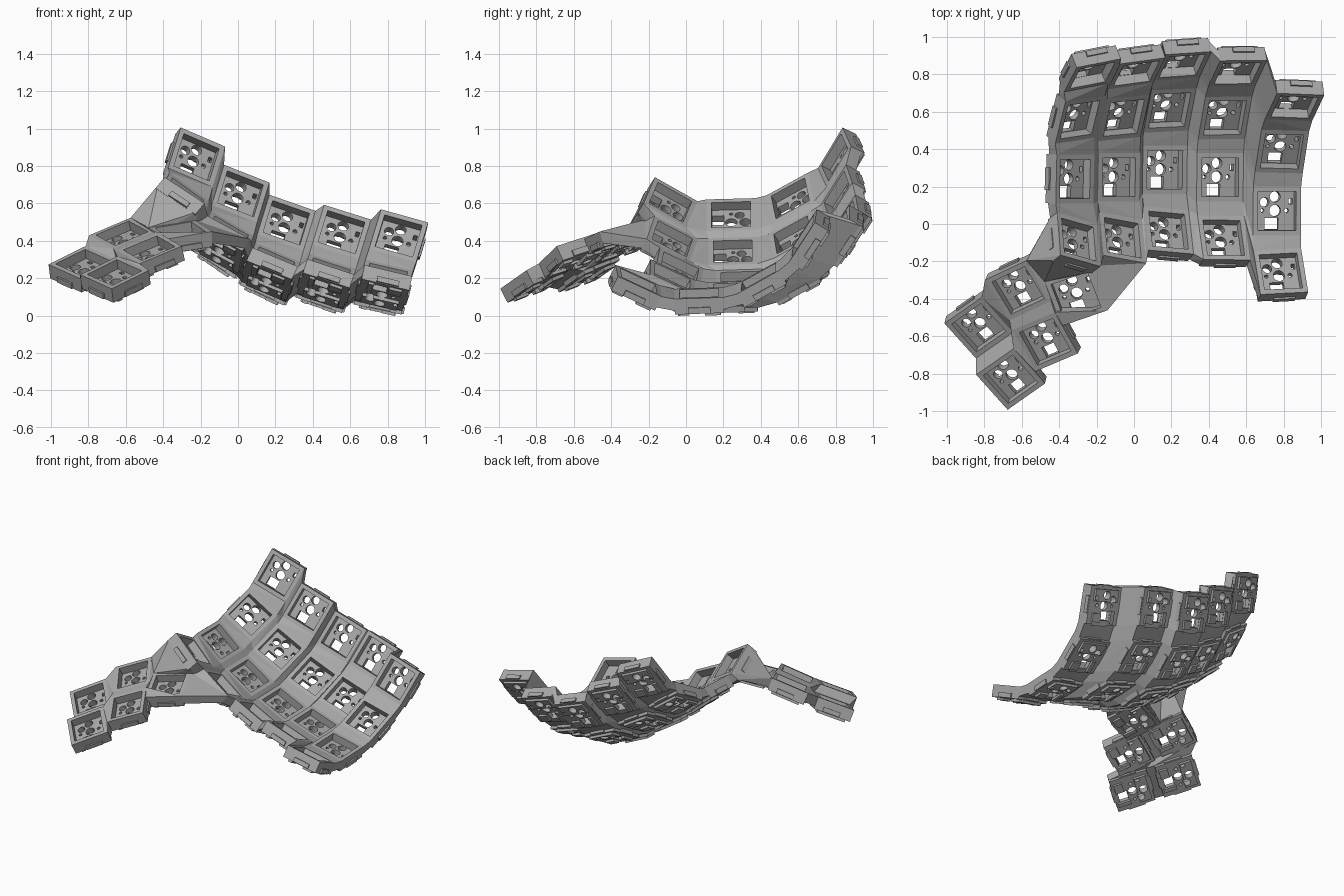
import bpy, bmesh, math
from mathutils import Matrix, Vector

if "Cube" in bpy.data.objects:
    bpy.data.objects.remove(bpy.data.objects["Cube"])

grey = bpy.data.materials.new("plain_grey")
grey.use_nodes = True
COLOUR = (0.4, 0.4, 0.4, 1)
grey.diffuse_color = COLOUR
grey.node_tree.nodes["Principled BSDF"].inputs["Base Color"].default_value = COLOUR

SIZE, THICK, WEB = 0.262, 0.085, 0.065
HALF = SIZE / 2


def add_object(name, bm):
    mesh = bpy.data.meshes.new(name)
    bm.to_mesh(mesh)
    bm.free()
    mesh.materials.append(grey)
    obj = bpy.data.objects.new(name, mesh)
    bpy.context.collection.objects.link(obj)
    return obj


def box(x, y, top, bottom, w, d):
    bm = bmesh.new()
    m = Matrix.Translation((x, y, (top + bottom) / 2)) @ Matrix.Diagonal((w, d, top - bottom, 1))
    bmesh.ops.create_cube(bm, size=1, matrix=m)
    return bm


def drill(x, y, r):
    bm = bmesh.new()
    bmesh.ops.create_cone(bm, cap_ends=True, segments=20, radius1=r, radius2=r, depth=0.3,
                          matrix=Matrix.Translation((x, y, -0.1)))
    return bm


# Socket template: open frame, perforated floor, side tabs and underside clips
template = add_object("socket_template", box(0, 0, 0, -THICK, SIZE, SIZE))
floor = -0.055
additions = [
    box(0, 0, -0.05, -THICK + 0.002, SIZE + 0.02, 0.12),
    box(0.01, 0, -0.05, -THICK + 0.004, 0.12, SIZE + 0.02),
    box(0, 0.07, -0.07, -0.103, 0.2, 0.085),
    box(-0.075, -0.075, -0.07, -0.1, 0.03, 0.09),
    box(0.06, -0.085, -0.07, -0.1, 0.07, 0.06),
]
cuts = [box(0, 0, 0.1, floor, 0.208, 0.208),
        box(-0.02, -0.07, 0.1, -0.3, 0.075, 0.062),
        box(0.085, 0.05, 0.1, -0.3, 0.02, 0.03),
        drill(0, 0.074, 0.029), drill(-0.058, 0.045, 0.025),
        drill(0, 0, 0.031), drill(0.062, 0, 0.012), drill(-0.07, 0, 0.01)]
helpers = []
for operation, parts in (("UNION", additions), ("DIFFERENCE", cuts)):
    for part in parts:
        tool = add_object("helper", part)
        tool.hide_render = True
        helpers.append(tool)
        mod = template.modifiers.new("shape", "BOOLEAN")
        mod.operation, mod.object, mod.solver = operation, tool, "EXACT"
bpy.context.view_layer.update()
graph = bpy.context.evaluated_depsgraph_get()
socket_mesh = bpy.data.meshes.new_from_object(template.evaluated_get(graph))
for tool in helpers + [template]:
    bpy.data.objects.remove(tool)


def rot(angle, axis):
    return Matrix.Rotation(math.radians(angle), 4, axis)


def place(name, m):
    obj = bpy.data.objects.new(name, socket_mesh.copy())
    obj.data.name = name
    obj.data.transform(m)
    bpy.context.collection.objects.link(obj)
    return m


# Finger columns: third-row centre and sideways tilt
columns = [((-0.315, 0.24, 0.54), 40), ((-0.08, 0.25, 0.345), 33),
           ((0.165, 0.29, 0.19), 25), ((0.46, 0.25, 0.14), 18.5),
           ((0.765, 0.07, 0.12), 12)]
STEP, TENT = 28, 17
TWIST = (0.85, 0.35, 0, -0.65)
radius = 0.33 / (2 * math.sin(math.radians(STEP / 2)))
keys = {}
for c, (centre, tilt) in enumerate(columns):
    for r in range(4):
        pitch = STEP * (2 - r) + 2
        # Sockets follow an arc in the tented plane
        down = [(rot(TENT, "Y") @ rot(a, "X")).to_3x3() @ Vector((0, 0, radius)) for a in (2, pitch)]
        spot = Vector(centre) + down[0] - down[1]
        turn = rot(tilt, "Y") @ rot(pitch, "X") @ rot(TWIST[r] * (tilt - TENT), "Z")
        keys[c, r] = place(f"finger_socket_{c}_{r}", Matrix.Translation(spot) @ turn)

# Thumb cluster: centre, yaw, roll, pitch
thumbs = {
    "inner": ((-0.31, -0.385, 0.46), 19, 9, 14),
    "upper": ((-0.62, -0.355, 0.44), 25, 21, 17),
    "lower": ((-0.475, -0.63, 0.36), 23, 21, 17),
    "outer_upper": ((-0.83, -0.555, 0.285), 35, 22, 18),
    "outer_lower": ((-0.66, -0.83, 0.23), 35, 22, 18),
}
for name, (spot, yaw, roll, pitch) in thumbs.items():
    m = Matrix.Translation(spot) @ rot(yaw, "Z") @ rot(-roll, "Y") @ rot(pitch, "X")
    keys[name] = place("thumb_socket_" + name, m)

SIDES = {"f": -1, "b": 1, "l": -1, "r": 1}


def post(key, corner):
    """Top and bottom points of a socket corner; corner is such as 'fl' for front left."""
    x, y = SIDES[corner[1]] * HALF, SIDES[corner[0]] * HALF
    return [keys[key] @ Vector((x, y, z)) for z in (0, -WEB)]


def hull(bm, *posts):
    verts = [bm.verts.new(p) for key, corner in posts for p in post(key, corner)]
    out = bmesh.ops.convex_hull(bm, input=verts)
    spare = [v for v in out["geom_interior"] + out["geom_unused"] if isinstance(v, bmesh.types.BMVert)]
    bmesh.ops.delete(bm, geom=list(set(spare)), context="VERTS")


def beside(bm, a, b):
    hull(bm, (a, "fr"), (a, "br"), (b, "fl"), (b, "bl"))


def ahead(bm, a, b):
    hull(bm, (a, "fl"), (a, "fr"), (b, "bl"), (b, "br"))


# Webbing between the finger sockets
web = bmesh.new()
for c in range(5):
    for r in range(4):
        if r < 3:
            ahead(web, (c, r), (c, r + 1))
        if c < 4:
            beside(web, (c, r), (c + 1, r))
        if r < 3 and c < 4:
            a, b = ((c, r), "fr"), ((c + 1, r), "fl")
            d, e = ((c, r + 1), "br"), ((c + 1, r + 1), "bl")
            hull(web, a, b, d)
            hull(web, b, d, e)
add_object("finger_webbing", web)

# Webbing between the thumb sockets
web = bmesh.new()
beside(web, "outer_upper", "upper")
beside(web, "outer_lower", "lower")
beside(web, "upper", "inner")
ahead(web, "upper", "lower")
ahead(web, "outer_upper", "outer_lower")
hull(web, ("outer_upper", "fr"), ("upper", "fl"), ("outer_lower", "br"), ("lower", "bl"))
hull(web, ("upper", "fr"), ("inner", "fl"), ("lower", "br"))
hull(web, ("inner", "fl"), ("inner", "fr"), ("lower", "br"))
add_object("thumb_webbing", web)

# Bridge from the thumb cluster up to the finger columns
web = bmesh.new()
first, second = (0, 3), (1, 3)
chain = [("upper", "br"), (first, "fl"), ("inner", "bl"), (first, "fr"), ("inner", "br"),
         (second, "fl"), (second, "fr")]
for i in range(len(chain) - 2):
    hull(web, *chain[i:i + 3])
hull(web, ("upper", "br"), (first, "fl"), (first, "bl"))
hull(web, ("inner", "br"), ("inner", "fr"), (second, "fr"))
add_object("thumb_bridge", web)
